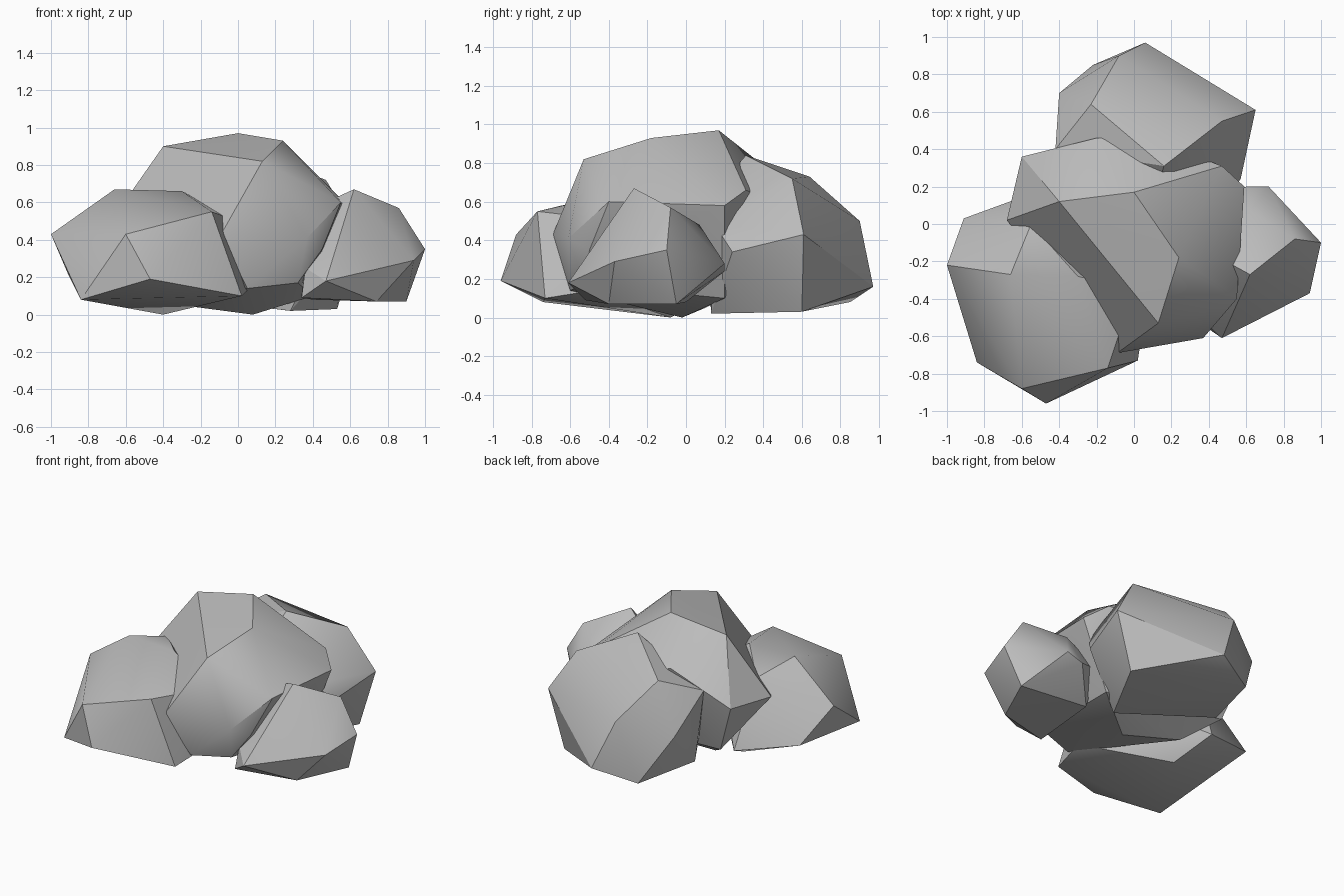
import bpy
import bmesh
import math

default_cube = bpy.data.objects.get("Cube")
if default_cube:
    bpy.data.objects.remove(default_cube, do_unlink=True)


def make_material(name, colour):
    """Create a plain matte material with one flat colour."""
    material = bpy.data.materials.new(name)
    material.use_nodes = True
    material.diffuse_color = colour
    shader = material.node_tree.nodes["Principled BSDF"]
    shader.inputs["Base Color"].default_value = colour
    shader.inputs["Roughness"].default_value = 0.9
    return material


def make_boulder(name, corners, material):
    """Wrap a faceted convex stone around its corner points."""
    mesh = bpy.data.meshes.new(name)
    bm = bmesh.new()
    for corner in corners:
        bm.verts.new(corner)
    bmesh.ops.convex_hull(bm, input=bm.verts[:])
    # Corners swallowed by the hull are not needed
    unused = [v for v in bm.verts if not v.link_faces]
    bmesh.ops.delete(bm, geom=unused, context="VERTS")
    bmesh.ops.recalc_face_normals(bm, faces=bm.faces[:])
    bm.to_mesh(mesh)
    bm.free()
    mesh.materials.append(material)
    boulder = bpy.data.objects.new(name, mesh)
    bpy.context.collection.objects.link(boulder)

    # Broad facets blend softly while the strong ridges stay crisp
    bpy.ops.object.select_all(action="DESELECT")
    boulder.select_set(True)
    bpy.context.view_layer.objects.active = boulder
    bpy.ops.object.shade_smooth_by_angle(angle=math.radians(30))
    return boulder


stone_grey = make_material("stone grey", (0.5, 0.5, 0.5, 1))

# Tall stone in the middle: crown, shoulders, then underside
make_boulder("centre_boulder", [
    (0, .17, .97), (.24, -.18, .93), (.13, -.53, .82), (-.4, .12, .9),
    (-.09, -.69, .43), (.37, -.61, .41), (.45, -.5, .35), (.55, -.4, .6),
    (.47, .31, .66), (.59, .2, .58), (-.2, .46, .74),
    (-.6, .36, .52), (-.68, .02, .5), (.1, .45, .6),
    (.05, -.6, .14), (.32, -.53, .17), (-.3, .1, .05), (.08, -.02, 0),
    (-.48, .3, .18), (.4, .2, .1),
], stone_grey)

# Wide stone at the front right: top, rim, then underside
make_boulder("front_boulder", [
    (-.66, -.27, .67), (-.3, -.28, .66), (-.14, -.77, .55), (-.6, -.88, .43),
    (-.55, 0, .59), (-1, -.22, .43), (-.91, .03, .22), (0, -.35, .5),
    (-.84, -.74, .08), (-.47, -.96, .19), (.02, -.73, .1),
    (.06, -.48, .14), (-.4, -.08, 0), (-.5, .18, .13),
], stone_grey)

# Stone at the back: top, rim, then underside
make_boulder("back_boulder", [
    (.16, .31, .84), (-.23, .64, .73), (.47, .55, .72), (-.08, .9, .5),
    (.65, .61, .43), (-.42, .4, .62), (-.4, .7, .4), (.57, .24, .34),
    (.1, .1, .6), (.5, .15, .48), (-.3, .2, .5),
    (.06, .97, .16), (-.22, .85, .08), (.53, .6, .03), (.28, .13, .02),
    (-.35, .4, .1),
], stone_grey)

# Small stone on the left side: peak, rim, then underside
make_boulder("side_boulder", [
    (.62, -.27, .67), (.86, -.08, .57), (1, -.1, .35), (.94, -.37, .29),
    (.62, .07, .48), (.72, .2, .28), (.6, .2, .24), (.47, -.61, .18),
    (.36, -.5, .25), (.4, -.15, .57), (.35, .05, .35),
    (.34, -.52, .09), (.74, -.4, .07), (.9, -.05, .07), (.4, 0, .08),
], stone_grey)
